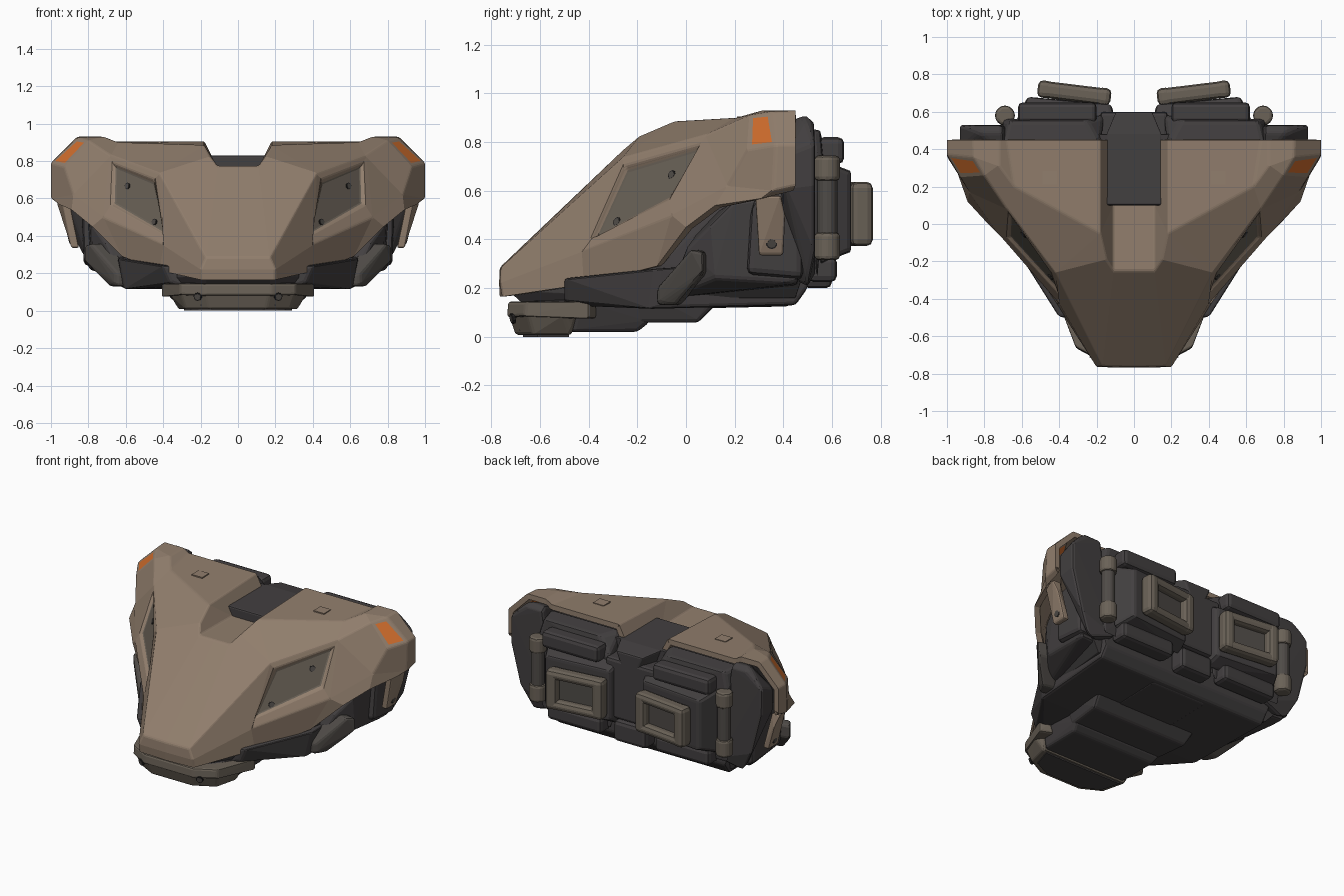
import bpy, bmesh, math
from mathutils import Vector, Matrix

if "Cube" in bpy.data.objects:
    bpy.data.objects.remove(bpy.data.objects["Cube"])


def mat(name, rgb):
    m = bpy.data.materials.new(name)
    m.diffuse_color = (*rgb, 1)
    m.use_nodes = True
    m.node_tree.nodes["Principled BSDF"].inputs["Base Color"].default_value = m.diffuse_color
    return m


TAN = mat("tan armour", (0.285, 0.21, 0.153))
GREY = mat("warm grey", (0.145, 0.122, 0.096))
BRACE = mat("dull grey", (0.078, 0.070, 0.063))
DARK = mat("charcoal", (0.055, 0.050, 0.051))
BLACK = mat("black", (0.018, 0.017, 0.017))
ORANGE = mat("orange", (0.62, 0.15, 0.025))


def finish(name, bm, mats, bevel=0.0, mirror=False, thick=0.0):
    me = bpy.data.meshes.new(name)
    bm.to_mesh(me)
    bm.free()
    ob = bpy.data.objects.new(name, me)
    bpy.context.collection.objects.link(ob)
    for m in mats:
        me.materials.append(m)
    if mirror:
        ob.modifiers.new("mirror", 'MIRROR')
    if bevel:
        b = ob.modifiers.new("bevel", 'BEVEL')
        b.width, b.segments, b.limit_method = bevel, 2, 'ANGLE'
        b.angle_limit = math.radians(25)
    if thick:
        s = ob.modifiers.new("thickness", 'SOLIDIFY')
        s.thickness, s.offset = thick, -1
    return ob


def hull(name, pts, m, bevel=0.015, sym=False, mirror=False, xf=None):
    """Convex block through points; sym adds the opposite x side to the same block."""
    bm = bmesh.new()
    pts = list(pts) + ([(-x, y, z) for x, y, z in pts] if sym else [])
    for p in pts:
        bm.verts.new(xf @ Vector(p) if xf else p)
    bmesh.ops.convex_hull(bm, input=bm.verts[:])
    loose = [v for v in bm.verts if not v.link_faces]
    bmesh.ops.delete(bm, geom=loose, context='VERTS')
    bmesh.ops.dissolve_limit(bm, angle_limit=0.02, verts=bm.verts[:], edges=bm.edges[:])
    bmesh.ops.recalc_face_normals(bm, faces=bm.faces[:])
    return finish(name, bm, [m], bevel, mirror)


def box(name, x, y, z, m, bevel=0.02, mirror=True, xf=None):
    return hull(name, [(a, b, c) for a in x for b in y for c in z], m, bevel,
                mirror=mirror, xf=xf)


def screw(name, pos, normal, r=0.02):
    rot = Vector(normal).to_track_quat('Z', 'Y').to_matrix().to_4x4()
    for part, rad, h, m in (("rim", r, 0.012, BLACK), ("head", r * 0.75, 0.016, BRACE)):
        bm = bmesh.new()
        bmesh.ops.create_cone(bm, cap_ends=True, segments=10, radius1=rad, radius2=rad,
                              depth=h, matrix=Matrix.Translation(pos) @ rot)
        finish(name + "_" + part, bm, [m], mirror=True)


# armour shell: right half control points, mirrored
V = dict(
    n0=(0, -.765, .285), B0=(.17, -.76, .285), c0=(0, -.768, .22), C0=(.2, -.765, .22),
    d0=(0, -.765, .165), D0=(.2, -.755, .165), n1=(0, -.25, .775), f1=(.11, -.25, .775),
    n2=(0, .1, .77), f2=(.11, .1, .77), f3=(.11, .45, .77), t1=(.15, -.19, .825),
    t2=(.18, -.05, .885), t3=(.18, .45, .905), B1=(.42, -.265, .735), B2=(.68, .08, .83),
    W1=(.67, .055, .785), W2=(.45, -.255, .70), W3=(.39, -.385, .405), W4=(.68, -.07, .565),
    C1=(.40, -.425, .355), C2=(.72, -.06, .5), C3=(.88, .17, .62), q1=(.64, .2, .9),
    q2=(.68, .45, .905), P1=(.72, .31, .93), P2=(.72, .45, .93), P3=(.86, .45, .93),
    P4=(.80, .26, .91), Pm=(.856, .356, .926), R0=(.93, .25, .77), R=(1, .37, .79),
    R2=(1, .45, .79), S=(1, .36, .6), S2=(1, .45, .62), D1=(.42, -.42, .215),
    D2=(.62, -.12, .29), D3=(.78, 0, .45), D4=(.89, .12, .54), D5=(.96, .32, .57),
    D6=(.97, .44, .60))
bm = bmesh.new()
vs = {k: bm.verts.new(p) for k, p in V.items()}


def strip(row_a, row_b):
    """Faces between two rows of points; a repeated point makes a triangle."""
    a, b = row_a.split(), row_b.split()
    return [bm.faces.new([vs[k] for k in dict.fromkeys((a[i], a[i + 1], b[i + 1], b[i]))])
            for i in range(len(a) - 1)]


# nose, front slope and notch
strip("n0 c0 d0", "B0 C0 D0")
strip("n0 n1", "B0 f1")
strip("B0 f1", "B1 t1")
strip("n1 n2", "f1 f2")
strip("f1 f2 f3", "t1 t2 t3")
# deck and raised wing tip
deck = strip("q1 q2", "t2 t3")[0]
strip("t1 t2 q1", "B1 B1 B2")
strip("P1 P2", "q1 q2")
strip("q1 B2 C3", "P1 P4 R0")
strip("P4 Pm P3", "P1 P1 P2")
light = strip("R0 R R2", "P4 Pm P3")[0]
# flank, panel surround and lower lip
strip("C3 S S2", "R0 R R2")
strip("B0 B1", "C0 C1")
strip("B2 C3", "B2 C2")
strip("B1 B2 C2 C1 B1", "W2 W1 W4 W3 W2")
panel = strip("W1 W4", "W2 W3")[0]
strip("C0 C1 C2 C2 C3 S S2", "D0 D1 D2 D3 D4 D5 D6")
bmesh.ops.recalc_face_normals(bm, faces=bm.faces[:])
bm.normal_update()
if deck.normal.z < 0:
    bmesh.ops.reverse_faces(bm, faces=bm.faces[:])
    bm.normal_update()
# recessed side panel and flush marker light
wn = panel.normal.copy()
bmesh.ops.inset_individual(bm, faces=[panel], thickness=0.016, depth=-0.016)
bmesh.ops.inset_individual(bm, faces=[light], thickness=0.03, depth=0)
panel.material_index, light.material_index = 1, 2
finish("armour_shell", bm, [TAN, GREY, ORANGE], 0.01, True, 0.035)
for i, p in enumerate([(.605, -.07, .67), (.455, -.29, .475)]):
    d = (Vector(p) - Vector(V["W3"])).dot(wn)
    screw(f"panel_screw_{i}", Vector(p) - wn * (d + 0.014), wn)

# side straps hanging from the shell
hull("side_strap", [(.94, .285, .58), (.97, .39, .58), (.925, .30, .5), (.94, .41, .5),
                    (.89, .3, .335), (.89, .4, .335), (.85, .3, .335), (.85, .4, .335),
                    (.9, .285, .58), (.91, .39, .58)], TAN, 0.01, mirror=True)
screw("strap_screw", (.9, .352, .385), (1, 0, -.25), 0.024)

# inner core
hull("inner_core", [(.17, -.68, .145), (.17, -.73, .19), (.15, -.7, .25), (.22, -.52, .32),
                    (.3, -.1, .68), (.36, -.42, .15), (.6, .17, .8), (.6, -.1, .16),
                    (.6, -.1, .3), (.72, .48, .83), (.66, .45, .16), (.74, .48, .25)],
     DARK, sym=True)
hull("notch_floor", [(x, y, z) for y, w in ((.1, 0), (.48, 0), (.6, -.05))
                     for x, z in ((.1 + w, .7), (.11 + w, .77 + w), (.15 + w, .83 + w * .4))],
     DARK, 0.01, sym=True)

# belly: stepped keel and wider pan
hull("front_keel", [(.2, -.69, .02), (.31, -.46, .02), (.31, -.2, .02), (.33, -.15, .06),
                    (.2, -.69, .14), (.36, -.42, .16), (.36, -.15, .16)], DARK, sym=True)
hull("rear_keel", [(.33, -.2, .058), (.36, .05, .058), (.38, .13, .14), (.38, -.2, .2),
                   (.4, .13, .2)], DARK, sym=True)
hull("belly_pan", [(.36, -.5, .15), (.4, -.5, .24), (.61, -.14, .115), (.64, -.12, .28),
                   (.64, .45, .13), (.64, .5, .2), (.66, .5, .32), (.3, -.5, .13)],
     DARK, sym=True)
hull("belly_rib", [(.2, .1, .118), (.2, .42, .125), (.24, .1, .15), (.24, .49, .2)],
     DARK, 0.01, sym=True)
screw("hull_screw", (.548, -.228, .17), (.8, -.6, 0), 0.02)

# flank covers
hull("flank_cover", [(.62, -.08, .16), (.64, .1, .19), (.78, .12, .24), (.78, .1, .46),
                     (.71, 0, .36), (.8, .2, .56), (.8, .46, .22), (.82, .46, .6),
                     (.5, .1, .5), (.5, .46, .2)], DARK, mirror=True)
hull("flank_block", [(.825, .25, .26), (.835, .27, .58), (.825, .48, .24), (.84, .48, .62),
                     (.6, .25, .24), (.6, .48, .22), (.6, .48, .62)], DARK, 0.025, mirror=True)
edge = [(.65, -.12, .13), (.65, -.12, .2), (.69, -.04, .13), (.82, .07, .26),
        (.82, .07, .35), (.79, .02, .36)]
hull("flank_brace", edge + [(x - .1, y + .02, z) for x, y, z in edge], BRACE, mirror=True)

# chin bumper
hull("bumper", [(.18, -.73, .145), (.18, -.735, .08), (.31, -.66, .145), (.31, -.665, .085),
                (.41, -.4, .145), (.41, -.4, .075), (.34, -.37, .075), (.36, -.37, .145)],
     GREY, 0.012, sym=True)
hull("bumper_lip", [(.17, -.73, .1), (.31, -.655, .1), (.37, -.5, .09), (.15, -.7, .008),
                    (.28, -.63, .008), (.32, -.47, .008), (.34, -.45, .09)], GREY, 0.012, sym=True)
hull("bumper_floor", [(x, y, z) for x, y in ((.13, -.67), (.25, -.61), (.29, -.48))
                      for z in (0, .03)], DARK, 0, sym=True)
screw("bumper_screw", (.215, -.712, .075), (.3, -.9, -.2), 0.022)

# rear body
hull("rear_wing", [(.7, .35, .86), (.82, .49, .91), (.7, .49, .905), (.82, .525, .88),
                   (.7, .525, .88), (.93, .53, .8), (.93, .4, .75), (.93, .53, .62),
                   (.86, .53, .35), (.78, .5, .2), (.6, .4, .25), (.6, .53, .25),
                   (.93, .4, .62)], DARK, 0.02, mirror=True)
hull("rear_bulkhead", [(.18, .42, .86), (.7, .42, .86), (.25, .55, .85), (.67, .55, .85),
                       (.16, .58, .74), (.7, .56, .74), (.7, .54, .24), (.16, .54, .24)],
     DARK, 0.02, mirror=True)
box("rear_spine", (-.18, .18), (.45, .6), (.35, .75), DARK, 0.02, False)
box("upper_block", (.2, .62), (.54, .65), (.71, .82), DARK, 0.025)
box("lower_block", (.2, .6), (.5, .62), (.225, .33), DARK, 0.025)
box("lower_spine_block", (-.12, .12), (.48, .6), (.2, .34), DARK, 0.025, False)
hull("thruster_mount", [(.1, .55, .3), (.63, .55, .3), (.1, .55, .73), (.63, .55, .73),
                        (.12, .64, .35), (.57, .68, .35), (.12, .64, .68), (.57, .68, .68)],
     DARK, 0.02, mirror=True)

# rear rectangular frames, angled outward, with a sunk floor
xf = Matrix.Translation((.32, .695, .505)) @ Matrix.Rotation(math.radians(7), 4, 'Z')
for s, tag in ((-1, "inner"), (1, "outer")):
    box("frame_" + tag, (s * .12, s * .197), (-.04, .052), (-.132, .132), GREY, 0.026, xf=xf)
for s, tag in ((-1, "bottom"), (1, "top")):
    box("frame_" + tag, (-.18, .18), (-.038, .05), (s * .07, s * .132), GREY, 0.026, xf=xf)
box("frame_floor", (-.15, .15), (-.04, 0), (-.1, .1), BRACE, 0, xf=xf)

# vertical latches beside the frames
for name, r, lo, hi, m in (("latch_bar", .045, .36, .7, BRACE), ("latch_foot", .057, .315, .43, GREY),
                           ("latch_head", .057, .64, .745, GREY)):
    ring = [math.radians(22.5 + 45 * a) for a in range(8)]
    hull(name, [(.69 + r * math.cos(a), .58 + r * math.sin(a), z)
                for a in ring for z in (lo, hi)], m, 0.018, mirror=True)

# thin raised tabs on the deck
box("deck_tab", (.412, .49), (.21, .283), (.896, .9055), TAN, 0)
